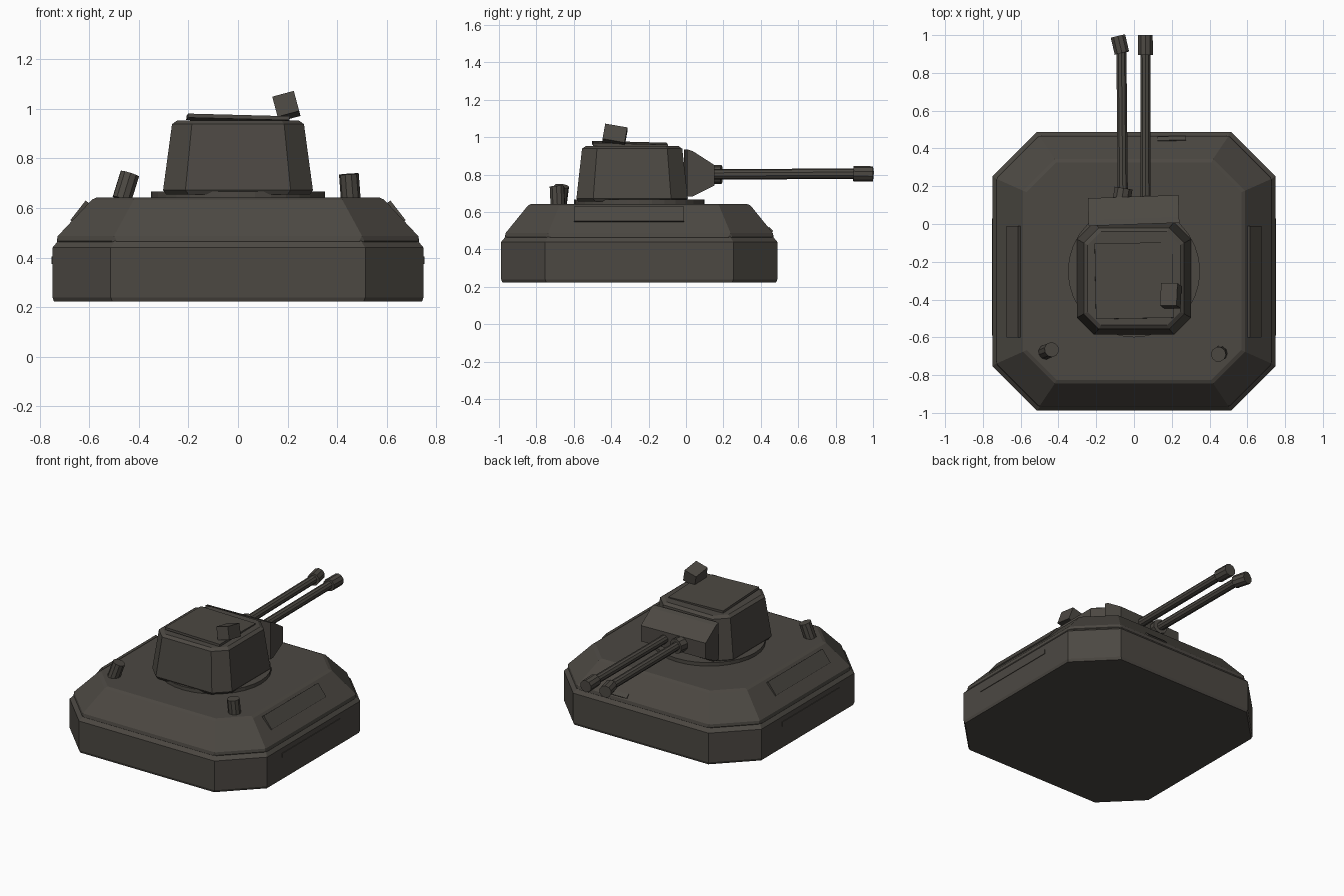
import bpy, bmesh, math
from mathutils import Vector, Matrix, Euler

if "Cube" in bpy.data.objects:
    bpy.data.objects.remove(bpy.data.objects["Cube"])

mat = bpy.data.materials.new("dark grey brown")
mat.diffuse_color = (0.072, 0.065, 0.055, 1)
mat.use_nodes = True
mat.node_tree.nodes["Principled BSDF"].inputs["Base Color"].default_value = mat.diffuse_color


def finish(name, bm, matrix=None):
    if matrix is not None:
        bm.transform(matrix)
    bmesh.ops.recalc_face_normals(bm, faces=bm.faces[:])
    me = bpy.data.meshes.new(name)
    bm.to_mesh(me)
    bm.free()
    me.materials.append(mat)
    ob = bpy.data.objects.new(name, me)
    bpy.context.collection.objects.link(ob)
    return ob


def place(loc, rot=(0, 0, 0)):
    return Matrix.Translation(loc) @ Euler([math.radians(a) for a in rot]).to_matrix().to_4x4()


def loft(name, rings, cy):
    """Stack chamfered rectangles (half x, half y, chamfer, z) into a closed body."""
    bm = bmesh.new()
    loops = []
    for hx, hy, c, z in rings:
        pts = [(hx - c, -hy), (hx, -hy + c), (hx, hy - c), (hx - c, hy),
               (-hx + c, hy), (-hx, hy - c), (-hx, -hy + c), (-hx + c, -hy)]
        loops.append([bm.verts.new((x, y + cy, z)) for x, y in pts])
    for a, b in zip(loops, loops[1:]):
        for i in range(8):
            j = (i + 1) % 8
            bm.faces.new((a[i], a[j], b[j], b[i]))
    bm.faces.new(loops[0])
    bm.faces.new(loops[-1])
    return finish(name, bm)


def box(name, size, loc, rot=(0, 0, 0)):
    bm = bmesh.new()
    bmesh.ops.create_cube(bm, size=1, matrix=Matrix.Diagonal((*size, 1)))
    return finish(name, bm, place(loc, rot))


def rod(name, radius, start, end, sides=10):
    bm = bmesh.new()
    a, b = Vector(start), Vector(end)
    bmesh.ops.create_cone(bm, cap_ends=True, segments=sides, radius1=radius,
                          radius2=radius, depth=(b - a).length)
    turn = (b - a).to_track_quat('Z', 'Y').to_matrix().to_4x4()
    return finish(name, bm, Matrix.Translation((a + b) / 2) @ turn)


def bevel(ob, width):
    m = ob.modifiers.new("bevel", 'BEVEL')
    m.width = width
    m.segments = 1
    m.limit_method = 'ANGLE'
    m.angle_limit = math.radians(35)


# hull: straight lower tub and sloped upper deck
lower = loft("lower_hull", [(.742, .732, .235, .223), (.748, .738, .235, .24),
                            (.748, .738, .235, .44), (.725, .715, .23, .468)], -.25)
upper = loft("upper_hull", [(.72, .71, .23, .44), (.735, .722, .23, .478),
                            (.58, .588, .165, .643)], -.25)
bevel(upper, .012)

# turret ring, turret body, slightly tilted roof plate
rod("turret_ring", .35, (0, -.25, .635), (0, -.25, .667), 32)
loft("turret", [(.29, .288, .09, .655), (.302, .298, .09, .672),
                (.266, .268, .08, .938), (.245, .247, .07, .953)], -.288)
box("roof_plate", (.41, .40, .016), (0, -.30, .962), (-1.5, 1.5, 1))

# periscope on the roof
box("periscope", (.09, .12, .085), (.195, -.38, 1.01), (-10, -15, 0))

# wedge shaped gun mantlet
bm = bmesh.new()
prof = [(-.01, .683), (-.01, .935), (.02, .925), (.137, .85), (.137, .742), (.02, .683)]
ends = [[bm.verts.new((x, y, z)) for y, z in prof] for x in (-.24, .24)]
for i in range(6):
    j = (i + 1) % 6
    bm.faces.new((ends[0][i], ends[0][j], ends[1][j], ends[1][i]))
for e in ends:
    bm.faces.new(e)
finish("gun_mantlet", bm, place((0, .008, 0), (0, 0, 2)))

# twin guns: collar, barrel, muzzle
guns = [("left", -.067, -.058, (-.064, .905, .805), (-.085, .995, .803)),
        ("right", .06, .062, (.061, .895, .805), (.06, 1.0, .803))]
for side, x_tip, x_base, m0, m1 in guns:
    rod(side + "_barrel", .028, (x_base, .05, .80), (x_tip, .94, .805))
    rod(side + "_muzzle", .041, m0, m1)
rod("left_collar", .05, (-.068, .11, .80), (-.055, .19, .80))
rod("right_collar", .05, (.06, .07, .80), (.06, .14, .80))

# exhaust stubs at the front corners of the deck
rod("left_exhaust", .04, (-.468, -.678, .635), (-.436, -.665, .738), 10)
rod("right_exhaust", .04, (.455, -.685, .63), (.447, -.69, .737), 10)

# plates on the sloped sides and thin trim on the lower sides
for s, side in ((-1, "left"), (1, "right")):
    box(side + "_slope_plate", (.10, .59, .018), (s * .638, -.305, .585), (0, s * 52, 0))
    box(side + "_side_trim", (.01, .62, .03), (s * .747, -.28, .39))

# small plate on the rear slope
box("rear_slope_plate", (.15, .012, .03), (.20, .45, .505), (45, 0, 1))
